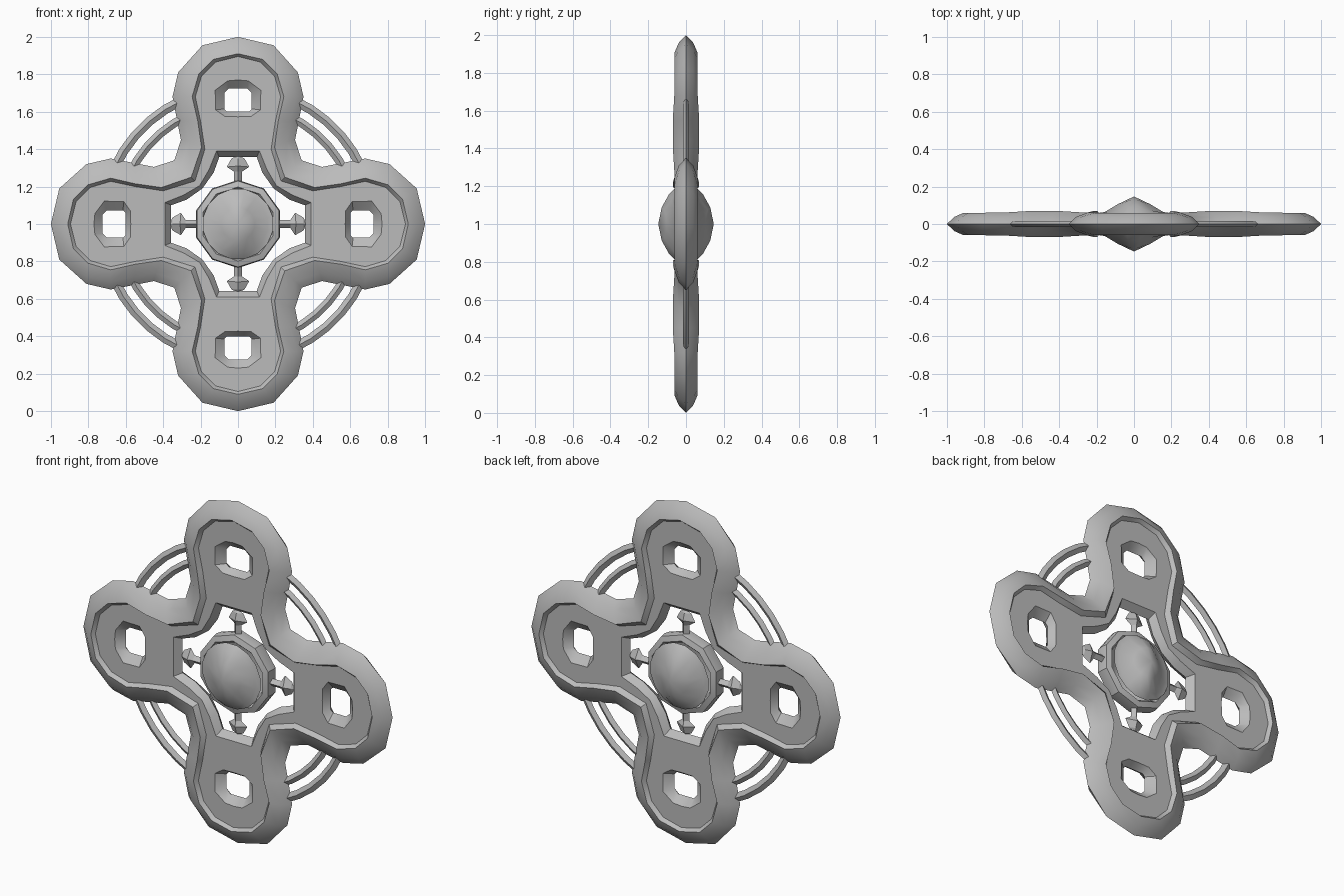
import bpy, bmesh
from math import sin, cos, pi, radians
from mathutils import Matrix, Vector

if "Cube" in bpy.data.objects:
    bpy.data.objects.remove(bpy.data.objects["Cube"], do_unlink=True)

grey = bpy.data.materials.new("plain grey")
grey.use_nodes = True
colour = (0.5, 0.5, 0.5, 1)
grey.diffuse_color = colour
grey.node_tree.nodes["Principled BSDF"].inputs["Base Color"].default_value = colour

CENTRE = Vector((0, 0, 1))


def finish(name, bm, angle):
    """Weld the bmesh, lift it to the middle height and make an object."""
    bmesh.ops.remove_doubles(bm, verts=bm.verts, dist=0.0005)
    bmesh.ops.recalc_face_normals(bm, faces=bm.faces)
    bmesh.ops.translate(bm, verts=bm.verts, vec=CENTRE)
    mesh = bpy.data.meshes.new(name)
    bm.to_mesh(mesh)
    bm.free()
    mesh.materials.append(grey)
    obj = bpy.data.objects.new(name, mesh)
    bpy.context.collection.objects.link(obj)
    bpy.ops.object.select_all(action='DESELECT')
    obj.select_set(True)
    bpy.context.view_layer.objects.active = obj
    bpy.ops.object.shade_smooth_by_angle(angle=radians(angle))
    return obj


def add_faces(bm, polys, matrix):
    for poly in polys:
        bm.faces.new([bm.verts.new(matrix @ Vector(p)) for p in poly])


def strip(a, b):
    """Quads between two open rows of points."""
    return [(a[i], a[i + 1], b[i + 1], b[i]) for i in range(len(a) - 1)]


def row(points, depths):
    if not isinstance(depths, (list, tuple)):
        depths = [depths] * len(points)
    return [(x, -d, z) for (x, z), d in zip(points, depths)]


# Half of one arm's front: rows run from the arm axis to the diagonal
FLOOR = 0.04
edge = row([(0, 1), (.19, .955), (.32, .81), (.35, .68), (.325, .55), (.305, .45), (.34, .34)], 0)
swell = row([(0, .96), (.165, .92), (.28, .81), (.31, .68), (.28, .55), (.262, .44), (.305, .305)], .038)
ridge = row([(0, .91), (.13, .88), (.21, .80), (.245, .68), (.215, .55), (.195, .41), (.25, .25)],
            [.06, .06, .06, .062, .07, .07, .06])
floor = row([(0, .895), (.12, .865), (.195, .79), (.228, .68), (.2, .55), (.177, .4), (.23, .23)], FLOOR)
opening = row([(0, .39), (.115, .39), (.155, .29), (.205, .205)], FLOOR)
opening_in = row([(0, .358), (.1, .358), (.13, .275), (.19, .19)], 0)
hole = row([(0, .77), (.055, .765), (.122, .715), (.12, .61), (.07, .575), (0, .573)], FLOOR)
hole_in = row([(0, .725), (.05, .725), (.073, .70), (.073, .615), (.06, .6), (0, .6)], 0)

arm = (strip(edge, swell) + strip(swell, ridge) + strip(ridge, floor)
       + strip(opening, opening_in) + strip(hole, hole_in)
       + [floor + opening[::-1] + hole[::-1]])

bm = bmesh.new()
for k in range(4):
    for sx in (1, -1):
        for sy in (1, -1):
            add_faces(bm, arm, Matrix.Rotation(k * pi / 2, 4, 'Y') @ Matrix.Diagonal((sx, sy, 1, 1)))
finish("four_lobed_body", bm, 35)

# Two thin rings showing between the arms
for name, inner, outer in (("outer_ring", .70, .75), ("inner_ring", .615, .66)):
    bm = bmesh.new()
    mid = (inner + outer) / 2
    section = [(inner, 0), (mid, .015), (outer, 0), (mid, -.015)]
    for k in range(4):
        rows = []
        for i in range(6):
            a = radians(24 + 42 * i / 5) + k * pi / 2
            rows.append([(r * cos(a), y, r * sin(a)) for r, y in section])
        polys = [rows[0], rows[-1]]
        for a, b in zip(rows, rows[1:]):
            polys += strip(a + a[:1], b + b[:1])
        add_faces(bm, polys, Matrix())
    finish(name, bm, 20)


def circle(radius, depth, count=8):
    """Closed ring of points; depth may depend on position."""
    pts = []
    for i in range(count + 1):
        a = 2 * pi * (i + .5) / count
        x, z = radius * cos(a), radius * sin(a)
        pts.append((x, -(depth(x, z) if callable(depth) else depth), z))
    return pts


# Domed hub, ridged along its upright axis
levels = [circle(.19, .06, 16), circle(.16, lambda x, z: .125 - .36 * abs(x) - .15 * abs(z), 16),
          circle(.09, lambda x, z: .147 - .45 * abs(x) - .12 * abs(z), 16)]
tip = (0, -.147, 0)
dome = strip(levels[0], levels[1]) + strip(levels[1], levels[2])
dome += [(a, b, tip) for a, b in zip(levels[2], levels[2][1:])]
bm = bmesh.new()
for sy in (1, -1):
    add_faces(bm, dome, Matrix.Diagonal((1, sy, 1, 1)))
finish("hub_dome", bm, 50)

# Collar around the hub
bm = bmesh.new()
bands = [circle(.185, .03, 10), circle(.198, .045, 10), circle(.23, .035, 10), circle(.235, 0, 10)]
collar = [q for a, b in zip(bands, bands[1:]) for q in strip(a, b)]
for sy in (1, -1):
    add_faces(bm, collar, Matrix.Diagonal((1, sy, 1, 1)))
finish("hub_collar", bm, 20)

# Four arrow pointers from the hub to the arms
shaft = row([(0, .21), (.022, .21), (.022, .28), (.06, .305), (.035, .35), (0, .365)], 0)
crest = row([(0, .21), (0, .21), (0, .28), (0, .31), (0, .35), (0, .365)], [.022, .022, .022, .028, .015, 0])
pointer = [q for q in strip(shaft, crest)[1:-1]] + [(shaft[4], shaft[5], crest[4])]
bm = bmesh.new()
for k in range(4):
    for sx in (1, -1):
        for sy in (1, -1):
            add_faces(bm, pointer, Matrix.Rotation(k * pi / 2, 4, 'Y') @ Matrix.Diagonal((sx, sy, 1, 1)))
finish("arrow_pointers", bm, 25)
